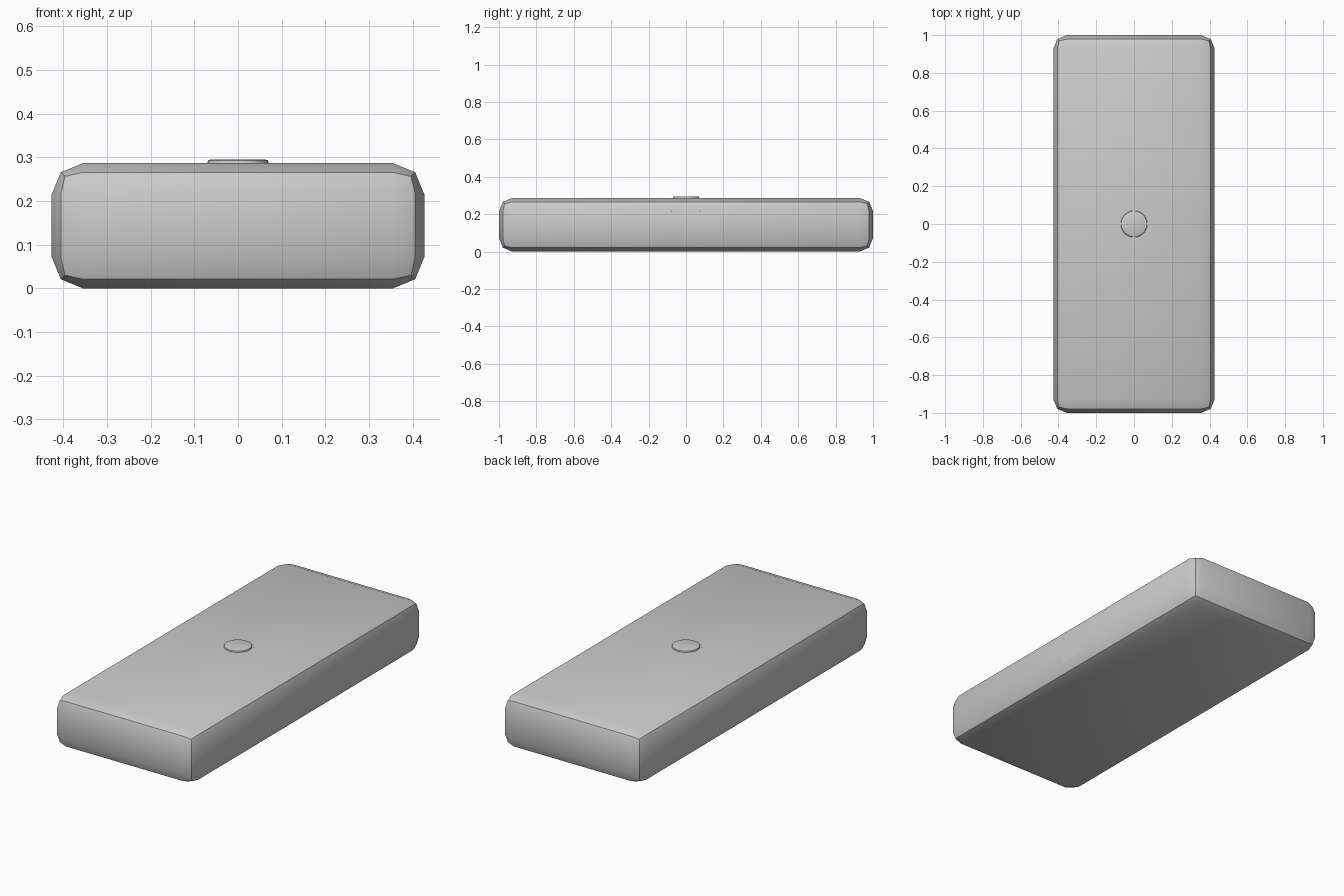
import bpy, math

if "Cube" in bpy.data.objects:
    bpy.data.objects.remove(bpy.data.objects["Cube"])

W, L, H = 0.854, 2.0, 0.287


def finish(obj, name, bevel, segments):
    """Name the part, round its edges and shade it."""
    obj.name = name
    mod = obj.modifiers.new("Rounding", 'BEVEL')
    mod.width = bevel
    mod.segments = segments
    mod.limit_method = 'ANGLE'
    mod.angle_limit = math.radians(40)
    bpy.ops.object.modifier_apply(modifier=mod.name)
    bpy.ops.object.shade_smooth_by_angle(angle=math.radians(30))
    return obj


def box(name, size, center, bevel, segments):
    bpy.ops.mesh.primitive_cube_add(size=1, location=center)
    obj = bpy.context.object
    obj.scale = size
    bpy.ops.object.transform_apply(location=False, rotation=False, scale=True)
    return finish(obj, name, bevel, segments)


# Slab-shaped case with chunky rounded edges
box("case_body", (W, L, H), (0, 0, H / 2), 0.072, 2)

# Round button, barely raised from the top
bpy.ops.mesh.primitive_cylinder_add(vertices=32, radius=0.07, depth=0.02,
                                    location=(0, 0, 0.285))
finish(bpy.context.object, "top_button", 0.006, 2)

# Port block sunk flush into the right side
box("side_port", (0.04, 0.16, 0.15), (W / 2 - 0.02, 0, 0.145), 0.004, 1)
